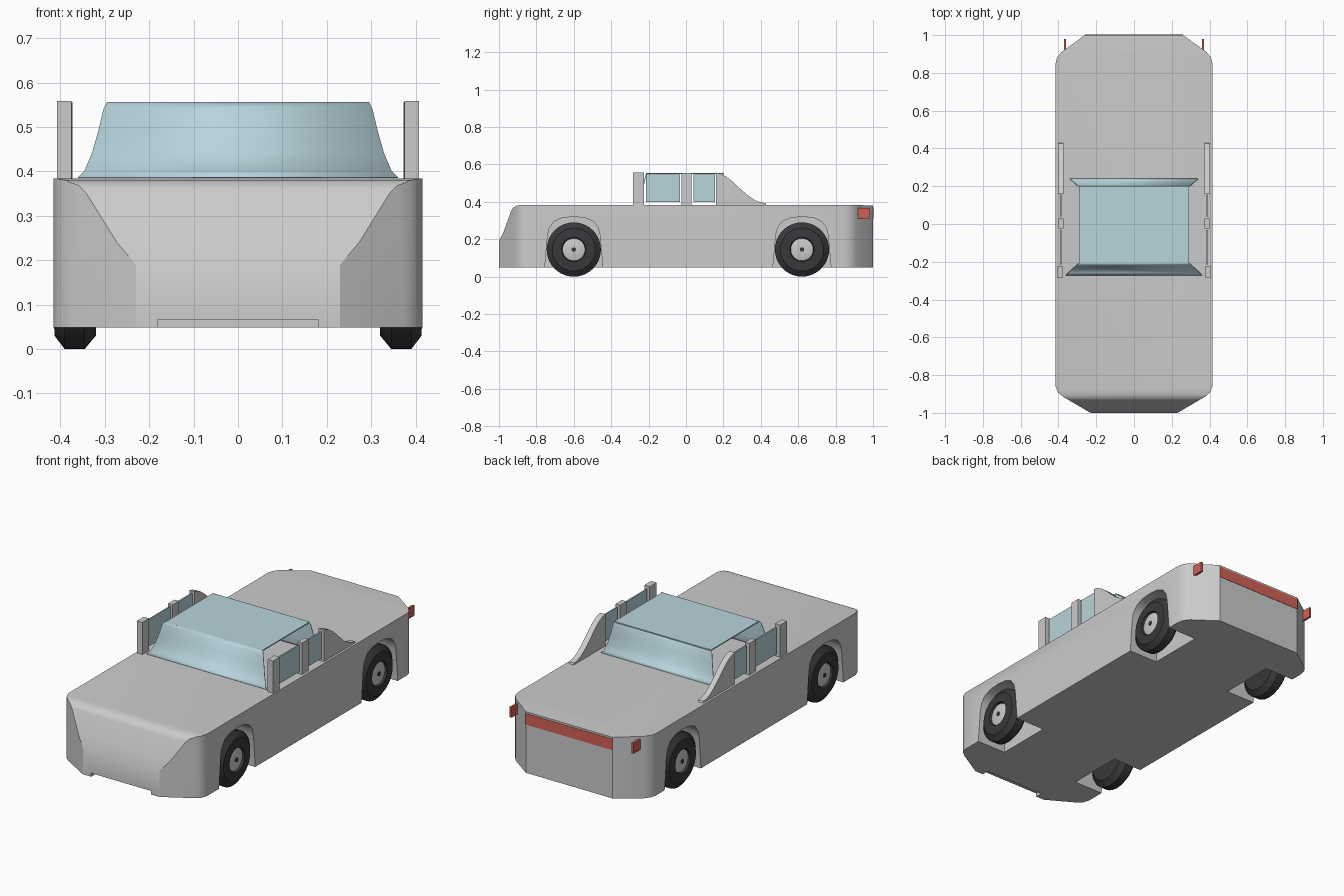
import bpy, bmesh, math

if "Cube" in bpy.data.objects:
    bpy.data.objects.remove(bpy.data.objects["Cube"])


def material(name, rgb):
    m = bpy.data.materials.new(name)
    m.diffuse_color = (*rgb, 1)
    m.use_nodes = True
    m.node_tree.nodes["Principled BSDF"].inputs["Base Color"].default_value = m.diffuse_color
    return m


GLASS = material("glass", (0.48, 0.66, 0.72))
RED = material("red_lamp", (0.65, 0.12, 0.09))
RUBBER = material("rubber", (0.04, 0.04, 0.045))
SILVER = material("silver", (0.65, 0.65, 0.67))


def finish(name, bm, mat=None, smooth=None):
    bmesh.ops.recalc_face_normals(bm, faces=bm.faces)
    me = bpy.data.meshes.new(name)
    bm.to_mesh(me)
    bm.free()
    ob = bpy.data.objects.new(name, me)
    bpy.context.collection.objects.link(ob)
    if mat:
        me.materials.append(mat)
    if smooth:
        shade(ob, smooth)
    return ob


def activate(ob):
    bpy.ops.object.select_all(action='DESELECT')
    ob.select_set(True)
    bpy.context.view_layer.objects.active = ob


def shade(ob, degrees):
    activate(ob)
    bpy.ops.object.shade_smooth_by_angle(angle=math.radians(degrees))


def prism(name, pts, axis, lo, hi, mat=None, smooth=None):
    """Extrude a 2D outline: axis 'x' takes (y, z) points, axis 'z' takes (x, y)."""
    bm = bmesh.new()
    place = (lambda p, w: (w, *p)) if axis == 'x' else (lambda p, w: (*p, w))
    a = [bm.verts.new(place(p, lo)) for p in pts]
    b = [bm.verts.new(place(p, hi)) for p in pts]
    bm.faces.new(a)
    bm.faces.new(b)
    for i in range(len(pts)):
        j = (i + 1) % len(pts)
        bm.faces.new((a[i], a[j], b[j], b[i]))
    return finish(name, bm, mat, smooth)


def box(name, x, y, z, mat=None):
    return prism(name, [(y[0], z[0]), (y[1], z[0]), (y[1], z[1]), (y[0], z[1])],
                 'x', x[0], x[1], mat)


def boolean(ob, other, op):
    activate(ob)
    m = ob.modifiers.new("cut", 'BOOLEAN')
    m.operation, m.solver, m.object = op, 'EXACT', other
    bpy.ops.object.modifier_apply(modifier=m.name)
    bpy.data.objects.remove(other)


def lathe(name, profile, y, z, side, mat, n=40):
    """Revolve (x, radius) points around the wheel axle."""
    bm = bmesh.new()
    rings = []
    for x, r in profile:
        rings.append([bm.verts.new((side * x, y + r * math.cos(2 * math.pi * i / n),
                                    z + r * math.sin(2 * math.pi * i / n))) for i in range(n)])
    for a, b in zip(rings, rings[1:]):
        for i in range(n):
            j = (i + 1) % n
            bm.faces.new((a[i], a[j], b[j], b[i]))
    bm.faces.new(rings[0])
    bm.faces.new(rings[-1])
    return finish(name, bm, mat, 35)


# Body: plan outline intersected with the side profile
half = [(0.23, -1), (0.375, -0.915), (0.402, -0.893), (0.415, -0.86),
        (0.415, 0.85), (0.408, 0.88), (0.385, 0.91), (0.26, 1)]
plan = half + [(-x, y) for x, y in reversed(half)]
side_profile = [(-1.1, 0.048), (1.1, 0.048), (1.1, 0.374), (0.985, 0.38), (0.9, 0.384),
                (-0.88, 0.384), (-0.905, 0.38), (-0.925, 0.368), (-0.935, 0.35),
                (-0.975, 0.24), (-1, 0.19), (-1.1, 0.19)]
body = prism("body", plan, 'z', 0, 0.5)
boolean(body, prism("profile_cutter", side_profile, 'x', -0.6, 0.6), 'INTERSECT')

# Wheel wells and the notch under the nose
arch = [(-0.157, 0), (-0.155, 0.05), (-0.14, 0.22), (-0.13, 0.262), (-0.105, 0.295), (-0.06, 0.315)]
arch += [(0, 0.32)] + [(-y, z) for y, z in reversed(arch)]
AXLES = (-0.6, 0.62)
for cy in AXLES:
    for s in (-1, 1):
        cutter = prism("arch_cutter", [(cy + y, z) for y, z in arch], 'x', s * 0.24, s * 0.6)
        boolean(body, cutter, 'DIFFERENCE')
boolean(body, box("nose_cutter", (-0.18, 0.18), (-1.1, -0.96), (0, 0.067)), 'DIFFERENCE')
shade(body, 30)

# Wheels
tyre = [(0.32, 0.07), (0.32, 0.115), (0.345, 0.145), (0.39, 0.145), (0.413, 0.115), (0.415, 0.065), (0.4, 0.06)]
hub = [(0.33, 0.06), (0.405, 0.06), (0.409, 0.045), (0.411, 0.014)]
for cy, end in zip(AXLES, ("front", "rear")):
    for s, tag in ((-1, "left"), (1, "right")):
        lathe(f"{end}_{tag}_tyre", tyre, cy, 0.145, s, RUBBER)
        lathe(f"{end}_{tag}_hub", hub, cy, 0.145, s, SILVER)
        lathe(f"{end}_{tag}_hub_cap", [(0.4, 0.012), (0.414, 0.012)], cy, 0.145, s, RUBBER, 16)


# Windscreen and rear glass: flared curved sheets
def screen(name, y_low, y_top, w_low, w_top):
    bm = bmesh.new()
    rows = []
    for f, z in ((1, 0.386), (0.78, 0.4), (0.52, 0.44), (0.3, 0.49), (0.12, 0.54), (0, 0.555)):
        x, y = w_top + (w_low - w_top) * f, y_top + (y_low - y_top) * f
        rows.append([bm.verts.new((-x, y, z)), bm.verts.new((x, y, z))])
    for a, b in zip(rows, rows[1:]):
        bm.faces.new((a[0], a[1], b[1], b[0]))
    ob = finish(name, bm, GLASS, 40)
    m = ob.modifiers.new("thickness", 'SOLIDIFY')
    m.thickness, m.offset = 0.004, 0


screen("windscreen", -0.27, -0.208, 0.36, 0.295)
screen("rear_glass", 0.24, 0.195, 0.34, 0.29)
box("roof_glass", (-0.29, 0.29), (-0.21, 0.2), (0.549, 0.555), GLASS)

# Pillars, side windows, rear fins and side tail lamps
fin = [(0.16, 0.38), (0.16, 0.556), (0.185, 0.55), (0.215, 0.535), (0.25, 0.508), (0.29, 0.47),
       (0.33, 0.435), (0.37, 0.408), (0.4, 0.397), (0.425, 0.393), (0.43, 0.38)]
for s, tag in ((-1, "left"), (1, "right")):
    box(f"{tag}_front_pillar", (s * 0.375, s * 0.407), (-0.283, -0.225), (0.38, 0.558))
    box(f"{tag}_middle_pillar", (s * 0.374, s * 0.401), (-0.025, 0.03), (0.38, 0.555))
    prism(f"{tag}_rear_fin", fin, 'x', s * 0.372, s * 0.403, None, 30)
    box(f"{tag}_front_window", (s * 0.383, s * 0.391), (-0.215, -0.032), (0.4, 0.545), GLASS)
    box(f"{tag}_rear_window", (s * 0.383, s * 0.391), (0.04, 0.156), (0.4, 0.545), GLASS)
    box(f"{tag}_tail_lamp", (s * 0.359, s * 0.371), (0.908, 0.98), (0.312, 0.368), RED)

# Rear lamp strip
box("rear_lamp_strip", (-0.26, 0.26), (0.985, 1.002), (0.31, 0.37), RED)
